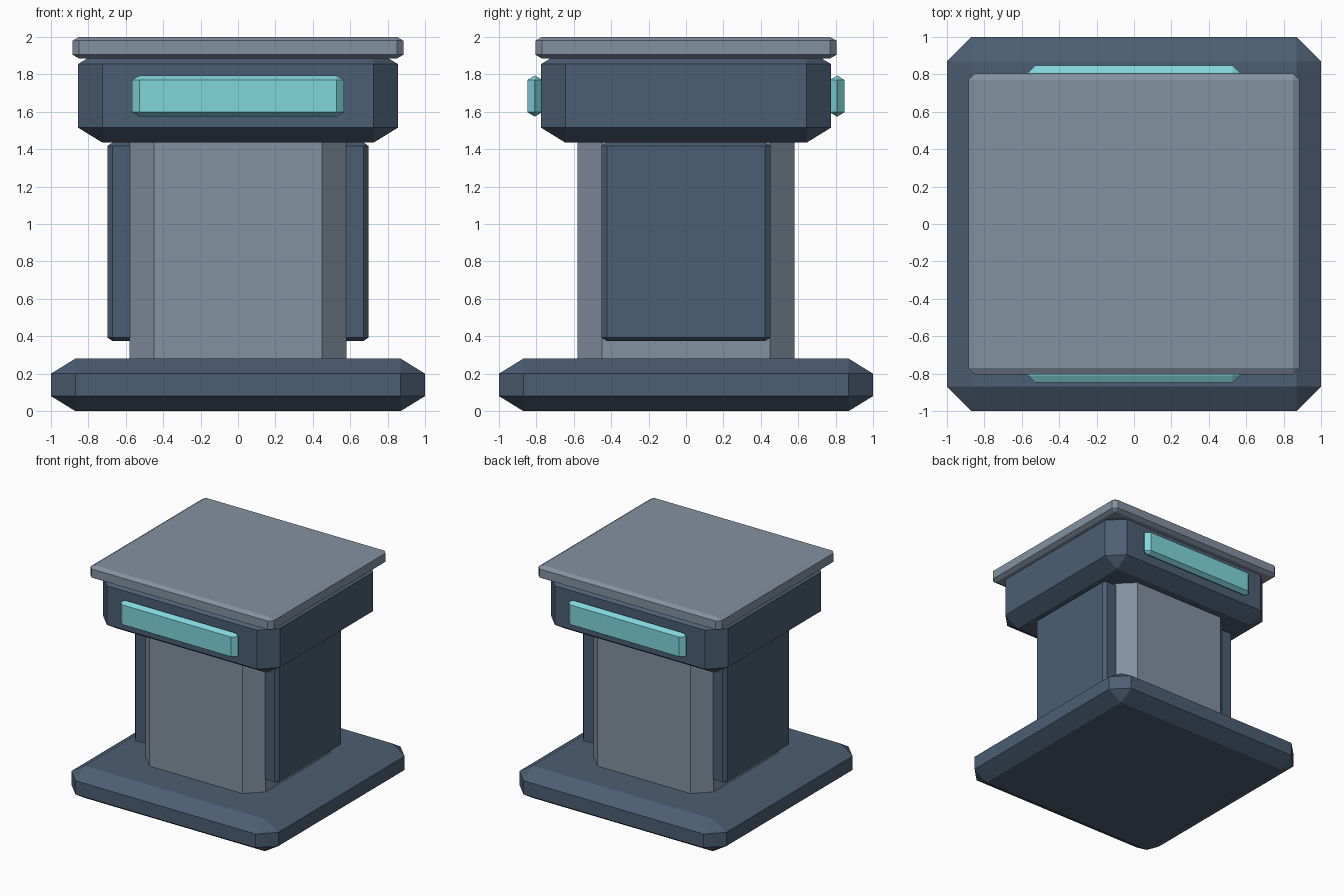
import bpy, bmesh
from itertools import product

if "Cube" in bpy.data.objects:
    bpy.data.objects.remove(bpy.data.objects["Cube"])


def lin(c):
    c /= 255
    return c / 12.92 if c <= 0.04045 else ((c + 0.055) / 1.055) ** 2.4


def material(name, rgb):
    m = bpy.data.materials.new(name)
    m.diffuse_color = (*[lin(c) for c in rgb], 1)
    m.use_nodes = True
    m.node_tree.nodes["Principled BSDF"].inputs["Base Color"].default_value = m.diffuse_color
    return m


slate = material("dark slate", (76, 94, 115))
grey = material("blue grey", (132, 145, 161))
cyan = material("glow cyan", (128, 214, 220))


def chamfer_box(name, lo, hi, chamfer, mat):
    """Box with flat chamfers of a separate width on each axis."""
    mid = [(a + b) / 2 for a, b in zip(lo, hi)]
    half = [(b - a) / 2 for a, b in zip(lo, hi)]
    bm = bmesh.new()
    for signs in product((-1, 1), repeat=3):
        for axis in range(3):
            bm.verts.new([mid[i] + signs[i] * (half[i] - (0 if i == axis else chamfer[i]))
                          for i in range(3)])
    bmesh.ops.convex_hull(bm, input=bm.verts[:])
    bmesh.ops.dissolve_limit(bm, angle_limit=0.01, verts=bm.verts[:], edges=bm.edges[:])
    bmesh.ops.recalc_face_normals(bm, faces=bm.faces[:])
    me = bpy.data.meshes.new(name)
    bm.to_mesh(me)
    bm.free()
    me.materials.append(mat)
    ob = bpy.data.objects.new(name, me)
    bpy.context.collection.objects.link(ob)
    return ob


# Base plinth, column (ends buried in base and head), head block and cap
chamfer_box("base", (-1, -1, 0), (1, 1, 0.28), (0.13, 0.13, 0.08), slate)
chamfer_box("column", (-0.58, -0.58, 0.14), (0.58, 0.58, 1.58), (0.13, 0.13, 0.08), grey)
chamfer_box("head", (-0.855, -0.775, 1.435), (0.855, 0.775, 1.935), (0.13, 0.13, 0.08), slate)
chamfer_box("cap", (-0.885, -0.805, 1.885), (0.885, 0.805, 2.0), (0.035, 0.035, 0.02), grey)

# Side panels and light bars, mirrored
for s, side, face in ((-1, "left", "front"), (1, "right", "back")):
    x = sorted((s * 0.50, s * 0.697))
    chamfer_box(side + "_panel", (x[0], -0.453, 0.375), (x[1], 0.453, 1.435),
                (0.025, 0.03, 0.017), slate)
    y = sorted((s * 0.768, s * 0.848))
    chamfer_box(face + "_light", (-0.567, y[0], 1.575), (0.567, y[1], 1.793),
                (0.04, 0.038, 0.023), cyan)
